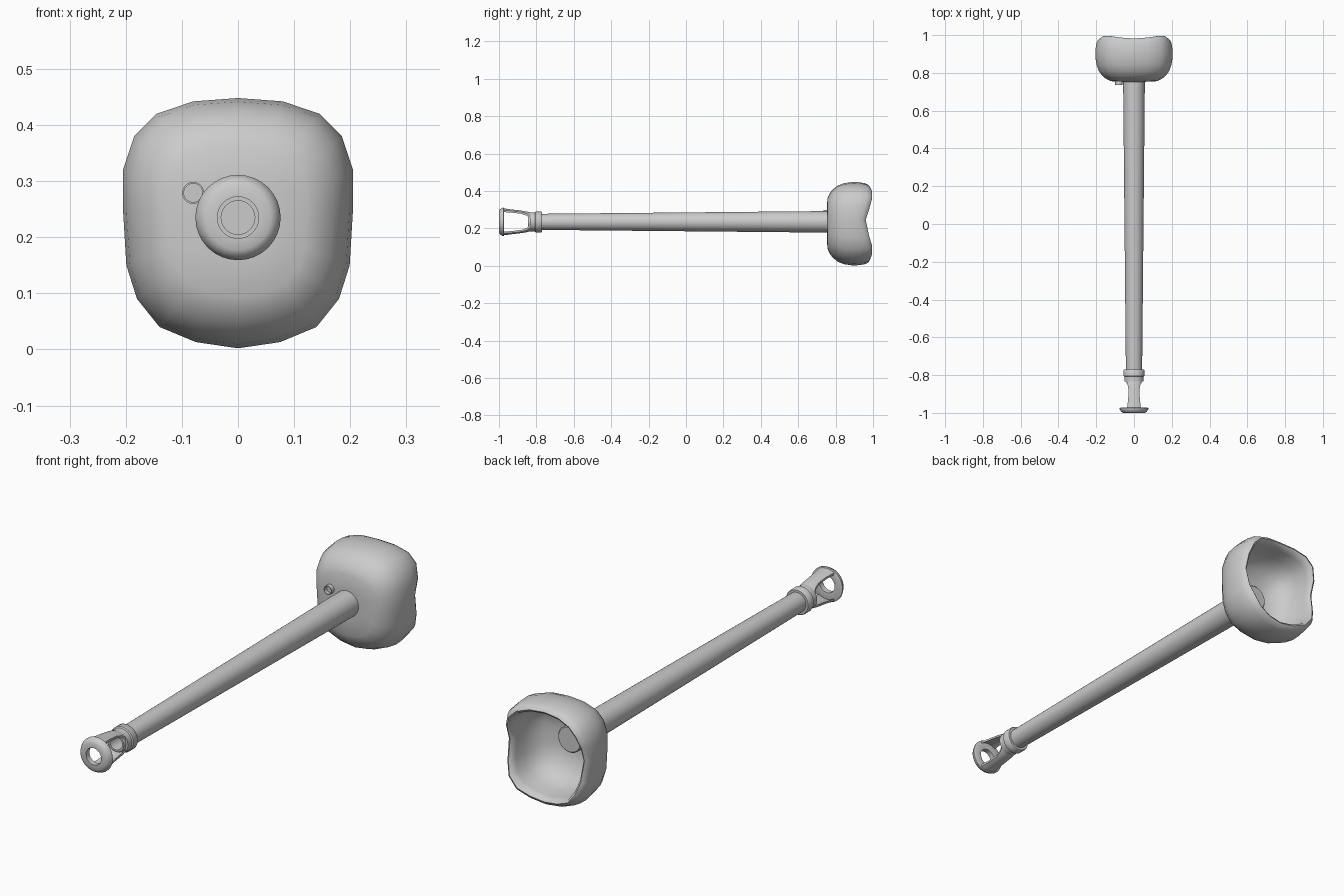
import bpy, bmesh, math

if "Cube" in bpy.data.objects:
    bpy.data.objects.remove(bpy.data.objects["Cube"])

AXIS_Z = 0.235          # height of the barrel axis
grey = bpy.data.materials.new("metal_grey")
grey.diffuse_color = (0.6, 0.6, 0.6, 1)
grey.use_nodes = True
grey.node_tree.nodes["Principled BSDF"].inputs["Base Color"].default_value = grey.diffuse_color


def finish(name, bm, angle=40):
    bmesh.ops.recalc_face_normals(bm, faces=bm.faces)
    me = bpy.data.meshes.new(name)
    bm.to_mesh(me)
    bm.free()
    me.materials.append(grey)
    me.shade_smooth()
    me.set_sharp_from_angle(angle=math.radians(angle))
    ob = bpy.data.objects.new(name, me)
    bpy.context.collection.objects.link(ob)
    return ob


def skin(bm, rings, loop=False):
    """Bridge rings of points; cap both ends unless looped."""
    vs = [[bm.verts.new(p) for p in ring] for ring in rings]
    n = len(vs[0])
    pairs = list(zip(vs, vs[1:])) + ([(vs[-1], vs[0])] if loop else [])
    for a, b in pairs:
        for i in range(n):
            j = (i + 1) % n
            bm.faces.new((a[i], a[j], b[j], b[i]))
    if not loop:
        bm.faces.new(vs[0])
        bm.faces.new(vs[-1])


def lathe(name, profile, x=0, z=AXIS_Z, n=32, loop=False):
    """Turn (radius, y) points about a line parallel to y."""
    rings = [[(x + r * math.cos(2 * math.pi * i / n), y,
               z + r * math.sin(2 * math.pi * i / n)) for i in range(n)]
             for r, y in profile]
    bm = bmesh.new()
    skin(bm, rings, loop)
    return finish(name, bm)


# Mantlet: hollow rounded shell, open to the back
half = [(0, .448), (.08, .442), (.145, .42), (.185, .38), (.205, .32),
        (.205, .25), (.199, .15), (.18, .09), (.14, .04), (.075, .013), (0, .002)]
outline = half + [(-x, z) for x, z in half[-2:0:-1]]
CZ = 0.23
# (scale, y, how strongly the rim wave applies)
sections = [(.3, .753, 0), (.6, .756, 0), (.72, .768, 0), (.82, .785, 0),
            (.91, .81, 0), (.97, .845, 0), (1, .89, .1), (.995, .93, .4),
            (.97, .97, .8), (.93, .99, 1), (.88, .997, 1), (.84, .99, 1),
            (.82, .96, .8), (.80, .90, .3), (.74, .85, 0), (.6, .81, 0),
            (.3, .785, 0)]


def rim_wave(x, z):
    # rim reaches furthest back at the corners, dips on the sides and top
    a = math.atan2(z - CZ, x)
    return -(.038 * math.cos(a) ** 2 + .015 * math.sin(a) ** 2) * math.cos(2 * a) ** 2


bm = bmesh.new()
skin(bm, [[(x * s, y + w * rim_wave(x, z), CZ + (z - CZ) * s) for x, z in outline]
          for s, y, w in sections])
finish("mantlet", bm, 50)

# Barrel: tapered tube with a shallow bore, its breech end showing in the mantlet
lathe("barrel", [(.03, -.74), (.03, -.845), (.038, -.845), (.041, -.835),
                 (.043, -.77), (.057, .70), (.057, .76), (.057, .803), (.053, .807)])

# Collar behind the muzzle brake
lathe("muzzle_collar", [(.037, -.835), (.051, -.835), (.051, -.808), (.056, -.804),
                        (.056, -.774), (.053, -.770), (.037, -.770)], loop=True)

# Flared front ring of the muzzle brake
lathe("brake_ring", [(.037, -1.0), (.058, -1.0), (.068, -.994), (.076, -.980),
                     (.076, -.975), (.071, -.972), (.037, -.976)], loop=True)

# Curved struts above and below joining ring and collar
for sign, name in ((1, "upper_strut"), (-1, "lower_strut")):
    rings = []
    for y, r, w in ((-.975, .072, .037), (-.93, .066, .031), (-.88, .060, .029),
                    (-.85, .055, .034), (-.832, .050, .040)):
        ts = [k / 4 for k in range(-4, 5)]
        arc = [(w * t, y, AXIS_Z + sign * math.sqrt(r * r - (w * t) ** 2)) for t in ts]
        ri = r - .008
        inner = [(w * t, y, AXIS_Z + sign * math.sqrt(ri * ri - (w * t) ** 2))
                 for t in reversed(ts)]
        rings.append(arc + inner)
    bm = bmesh.new()
    skin(bm, rings)
    finish(name, bm)

# Small side gun port on the mantlet face
lathe("side_port", [(.0165, .752), (.0165, .735), (.0195, .735), (.0195, .775)],
      x=-.08, z=.279, n=20)
